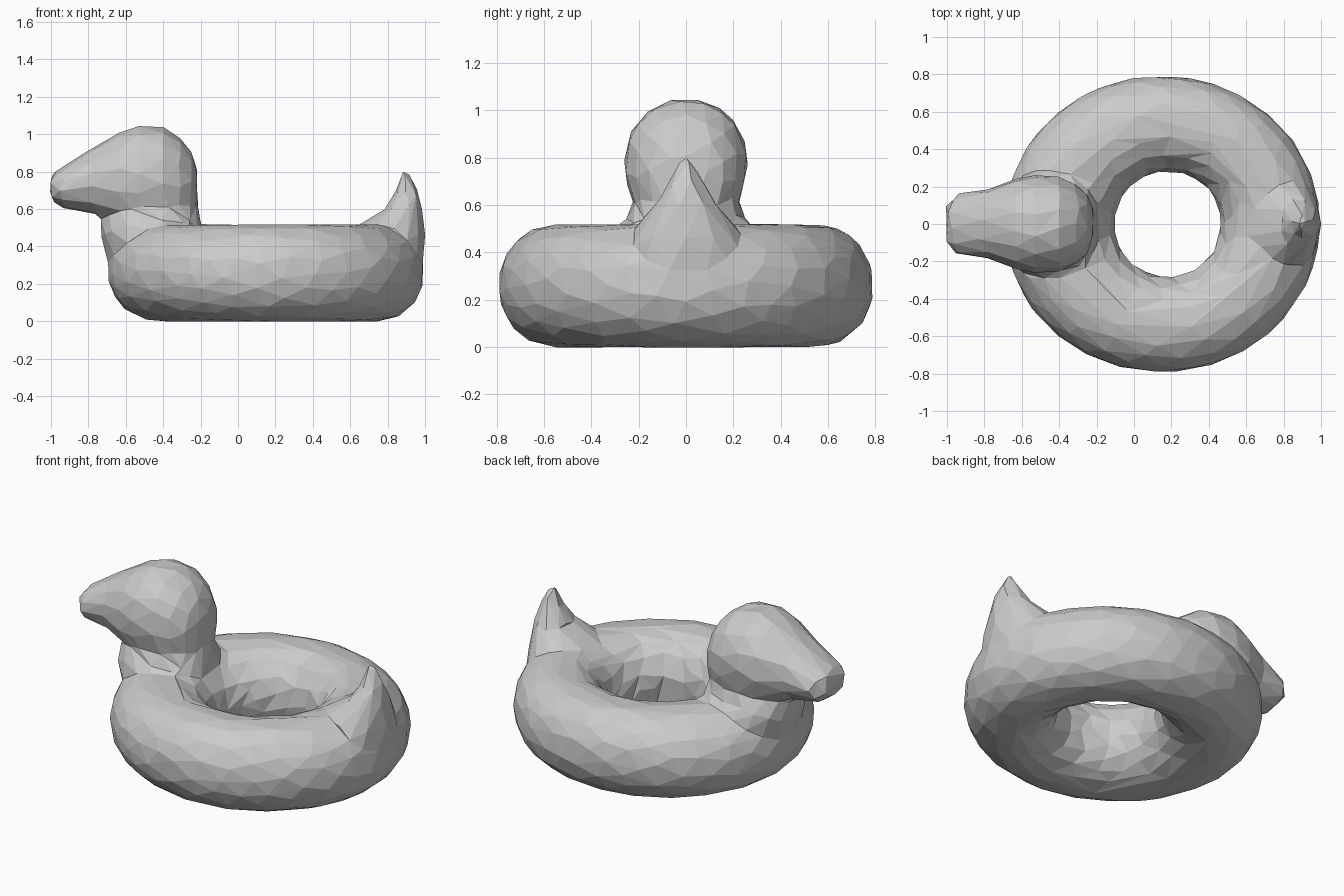
import bpy, bmesh
from math import cos, sin, pi, copysign
from mathutils import Vector

if "Cube" in bpy.data.objects:
    bpy.data.objects.remove(bpy.data.objects["Cube"], do_unlink=True)

grey = bpy.data.materials.new("light_grey")
grey.use_nodes = True
COLOUR = (0.6, 0.6, 0.6, 1)
grey.diffuse_color = COLOUR
grey.node_tree.nodes["Principled BSDF"].inputs["Base Color"].default_value = COLOUR

SIDES = 32
bm = bmesh.new()


def oval(centre, u, v, power=2.0):
    """Ring of points on a rounded oval spanned by the half axes u and v."""
    def soft(t):
        return copysign(abs(t) ** (2 / power), t)
    turns = [2 * pi * i / SIDES for i in range(SIDES)]
    return [Vector(centre) + Vector(u) * soft(cos(t)) + Vector(v) * soft(sin(t)) for t in turns]


def loft(rings, closed=False):
    """Skin a row of rings, capped at both ends unless it closes on itself."""
    rows = [[bm.verts.new(p) for p in ring] for ring in rings]
    pairs = list(zip(rows, rows[1:])) + ([(rows[-1], rows[0])] if closed else [])
    faces = [bm.faces.new((a[i], a[(i + 1) % SIDES], b[(i + 1) % SIDES], b[i]))
             for a, b in pairs for i in range(SIDES)]
    if not closed:
        faces += [bm.faces.new(rows[0][::-1]), bm.faces.new(rows[-1])]
    bmesh.ops.recalc_face_normals(bm, faces=faces)


def upright(sections, power):
    """Loft along z from (z, x min, x max, half width)."""
    loft([oval(((a + b) / 2, 0, z), ((b - a) / 2, 0, 0), (0, w, 0), power)
          for z, a, b, w in sections])


# Swim ring, slightly thicker at the chest
ring = []
for i in range(64):
    c, s = cos(2 * pi * i / 64), sin(2 * pi * i / 64)
    half = 0.255 + 0.025 * c * c - 0.015 * c
    ring.append(oval((0.165 + 0.565 * c, 0.537 * s, 0.259),
                     (half * c, half * s, 0), (0, 0, 0.26), 2.1))
loft(ring, closed=True)

# Head and beak, lofted along x from (x, z min, z max, half width)
head = [(-1.005, 0.67, 0.765, 0.1), (-0.985, 0.635, 0.795, 0.135), (-0.94, 0.605, 0.825, 0.162),
        (-0.78, 0.58, 0.925, 0.185), (-0.63, 0.52, 1.015, 0.245), (-0.53, 0.5, 1.05, 0.262),
        (-0.4, 0.5, 1.04, 0.255), (-0.31, 0.52, 0.98, 0.215), (-0.25, 0.55, 0.91, 0.16),
        (-0.22, 0.6, 0.82, 0.09)]
loft([oval((x, 0, (a + b) / 2), (0, w, 0), (0, 0, (b - a) / 2), 2.1) for x, a, b, w in head])

# Neck, running down into the chest
upright([(0.2, -0.64, -0.25, 0.2), (0.33, -0.7, -0.19, 0.25), (0.45, -0.73, -0.185, 0.285),
         (0.52, -0.735, -0.19, 0.27), (0.57, -0.72, -0.205, 0.235), (0.63, -0.69, -0.215, 0.22),
         (0.75, -0.65, -0.22, 0.245)], 2.2)

# Upturned tail, flowing out of the back of the ring
upright([(0.2, 0.7, 0.975, 0.24), (0.34, 0.64, 0.995, 0.275), (0.45, 0.61, 1.0, 0.245),
         (0.52, 0.65, 0.995, 0.2), (0.6, 0.785, 0.985, 0.135), (0.69, 0.84, 0.965, 0.08),
         (0.8, 0.875, 0.915, 0.02)], 2.0)

rough = bpy.data.meshes.new("duck_swim_ring")
bm.to_mesh(rough)
bm.free()
rough.materials.append(grey)
duck = bpy.data.objects.new("duck_swim_ring", rough)
bpy.context.collection.objects.link(duck)

# Fuse the parts into one skin, soften the joins and facet it
fuse = duck.modifiers.new("fuse", "REMESH")
fuse.mode, fuse.voxel_size = "VOXEL", 0.02
soften = duck.modifiers.new("soften", "SMOOTH")
soften.factor, soften.iterations = 0.5, 8
facet = duck.modifiers.new("facet", "DECIMATE")
facet.ratio = 0.02
